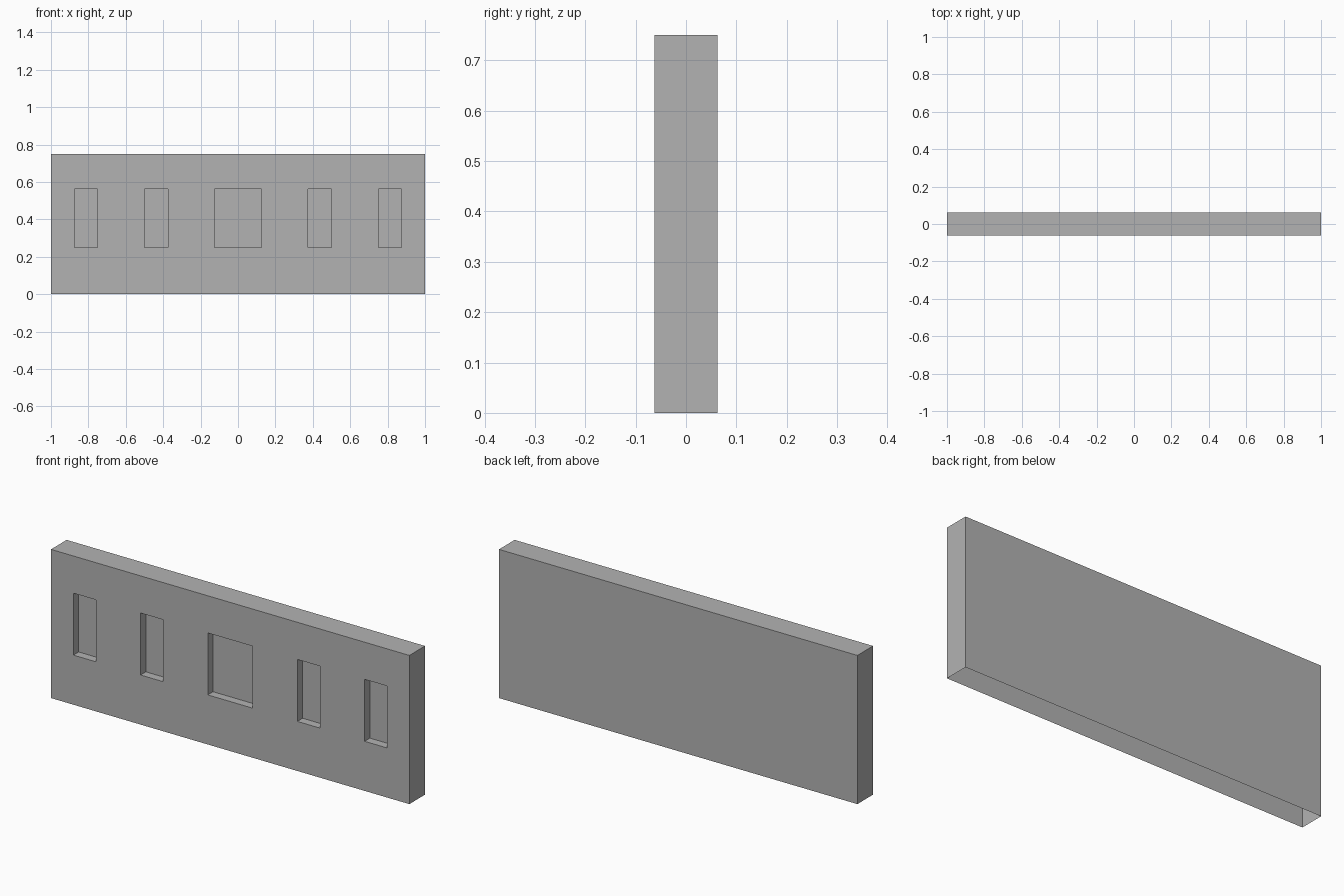
import bpy
import bmesh
from mathutils import Vector

cube = bpy.data.objects.get("Cube")
if cube:
    bpy.data.objects.remove(cube, do_unlink=True)

# Overall size and the five recesses (left edge, right edge)
HALF_X, HALF_Y, HEIGHT = 1.0, 0.0625, 0.75
SILL, LINTEL, DEPTH = 0.25, 0.5625, 0.042
side = [(0.375, 0.5), (0.75, 0.875)]
openings = sorted([(-b, -a) for a, b in side] + [(-0.125, 0.125)] + side)

grey = bpy.data.materials.new("plain_grey")
grey.use_nodes = True
colour = (0.45, 0.45, 0.45, 1.0)
grey.diffuse_color = colour
grey.node_tree.nodes["Principled BSDF"].inputs["Base Color"].default_value = colour

bm = bmesh.new()


def quad(corners, outward):
    """Add a flat face turned towards the given direction."""
    face = bm.faces.new([bm.verts.new(c) for c in corners])
    face.normal_update()
    if face.normal.dot(Vector(outward)) < 0:
        face.normal_flip()


def front_panel(x0, x1, z0, z1, y=-HALF_Y):
    quad([(x0, y, z0), (x1, y, z0), (x1, y, z1), (x0, y, z1)], (0, -1, 0))


# Back, ends and top; the underside is open
quad([(-HALF_X, HALF_Y, 0), (HALF_X, HALF_Y, 0),
      (HALF_X, HALF_Y, HEIGHT), (-HALF_X, HALF_Y, HEIGHT)], (0, 1, 0))
quad([(-HALF_X, -HALF_Y, HEIGHT), (HALF_X, -HALF_Y, HEIGHT),
      (HALF_X, HALF_Y, HEIGHT), (-HALF_X, HALF_Y, HEIGHT)], (0, 0, 1))
for s in (-1, 1):
    x = s * HALF_X
    quad([(x, -HALF_Y, 0), (x, HALF_Y, 0),
          (x, HALF_Y, HEIGHT), (x, -HALF_Y, HEIGHT)], (s, 0, 0))

# Front face as a grid of columns and rows, with recessed window cells
edges = [-HALF_X] + [x for pair in openings for x in pair] + [HALF_X]
rows = [0, SILL, LINTEL, HEIGHT]
inner = -HALF_Y + DEPTH
for x0, x1 in zip(edges, edges[1:]):
    for z0, z1 in zip(rows, rows[1:]):
        if z0 != SILL or (x0, x1) not in openings:
            front_panel(x0, x1, z0, z1)
            continue
        front_panel(x0, x1, z0, z1, inner)
        for x, nx in ((x0, 1), (x1, -1)):
            quad([(x, -HALF_Y, z0), (x, inner, z0),
                  (x, inner, z1), (x, -HALF_Y, z1)], (nx, 0, 0))
        for z, nz in ((z0, 1), (z1, -1)):
            quad([(x0, -HALF_Y, z), (x1, -HALF_Y, z),
                  (x1, inner, z), (x0, inner, z)], (0, 0, nz))

# Weld the panels and merge the flat front strips
bmesh.ops.remove_doubles(bm, verts=bm.verts[:], dist=0.0001)
bmesh.ops.dissolve_limit(bm, angle_limit=0.01, verts=bm.verts[:], edges=bm.edges[:])

mesh = bpy.data.meshes.new("wall_panel")
bm.to_mesh(mesh)
bm.free()
mesh.materials.append(grey)
wall = bpy.data.objects.new("wall_panel", mesh)
bpy.context.collection.objects.link(wall)
